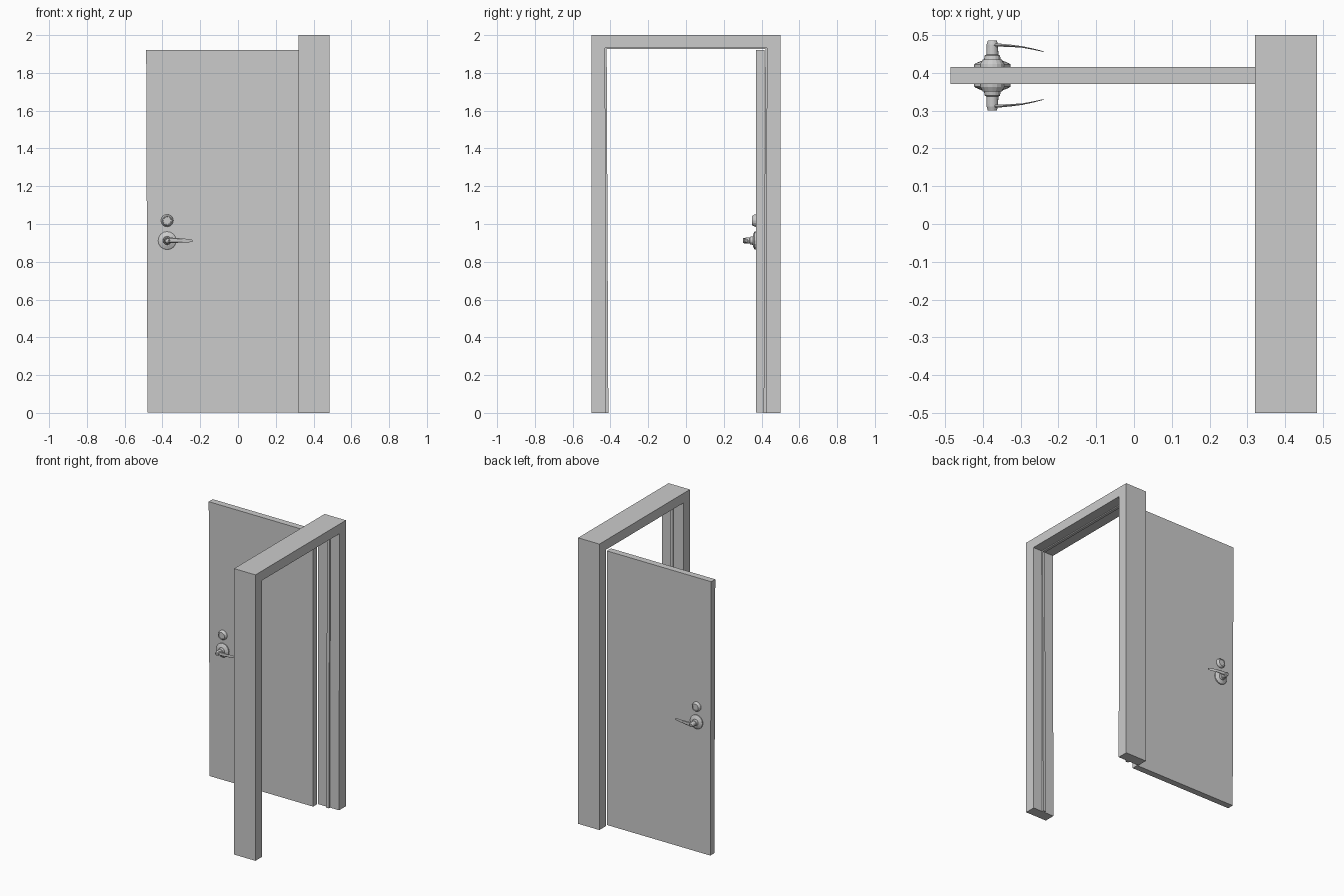
import bpy, bmesh, math

if "Cube" in bpy.data.objects:
    bpy.data.objects.remove(bpy.data.objects["Cube"])

MID = 0.393   # y of the door's middle plane
HALF = 0.0225  # half the door thickness
HX = -0.375   # x of the handle and deadbolt axis


def finish(bm, name):
    bmesh.ops.recalc_face_normals(bm, faces=bm.faces)
    me = bpy.data.meshes.new(name)
    bm.to_mesh(me)
    bm.free()
    ob = bpy.data.objects.new(name, me)
    bpy.context.collection.objects.link(ob)
    return ob


def loft(name, rings):
    """Skin a list of equal closed rings and cap both ends."""
    bm = bmesh.new()
    vs = [[bm.verts.new(p) for p in r] for r in rings]
    n = len(vs[0])
    for a, b in zip(vs, vs[1:]):
        for i in range(n):
            j = (i + 1) % n
            bm.faces.new((a[i], a[j], b[j], b[i]))
    bm.faces.new(vs[0])
    bm.faces.new(vs[-1])
    return finish(bm, name)


def arch(name, x0, x1, out, top, inner_top, inner_bottom, under):
    """Upside-down U in the yz plane, extruded along x."""
    half = [(out, 0), (out, top)], [(inner_top, under), (inner_bottom, 0)]
    pts = half[0] + [(-y, z) for y, z in half[0][::-1]]
    pts += [(-y, z) for y, z in half[1][::-1]] + half[1]
    return loft(name, [[(x, y, z) for y, z in pts] for x in (x0, x1)])


def turned(name, z, profile, side, sides=16):
    """Turned part about the y axis; profile is (radius, distance from door face)."""
    rings = []
    for r, d in profile:
        y = MID + side * (HALF + d)
        rings.append([(HX + r * math.cos(2 * math.pi * i / sides), y,
                       z + r * math.sin(2 * math.pi * i / sides)) for i in range(sides)])
    return loft(name, rings)


# Door frame and the thin stop strip running round its inside
arch("door_frame", 0.32, 0.485, 0.5, 2.0, 0.428, 0.425, 1.933)
arch("door_stop", 0.395, 0.415, 0.46, 1.96, 0.42, 0.411, 1.926)

# Open door leaf, slightly narrower at the foot
loft("door_leaf", [[(left, MID - HALF, z), (0.322, MID - HALF, z),
                    (0.322, MID + HALF, z), (left, MID + HALF, z)]
                   for left, z in ((-0.479, 0.003), (-0.486, 1.92))])

# Lever sections: x offset, distance from door face, half thickness, z middle, half height
LEVER = [(0.0, 0.058, 0.005, 0.914, 0.012), (0.02, 0.058, 0.004, 0.914, 0.014),
         (0.05, 0.056, 0.003, 0.913, 0.013), (0.08, 0.053, 0.002, 0.913, 0.010),
         (0.11, 0.047, 0.0015, 0.912, 0.009), (0.135, 0.041, 0.001, 0.910, 0.006)]

# Matching hardware on both faces of the door
for side, label in ((-1, "front"), (1, "back")):
    turned("handle_rose_" + label, 0.912,
           [(0.048, -0.001), (0.048, 0.007), (0.044, 0.010), (0.027, 0.017)], side)
    turned("handle_neck_" + label, 0.912,
           [(0.023, 0.015), (0.020, 0.031), (0.016, 0.033), (0.015, 0.060),
            (0.012, 0.070), (0.009, 0.070), (0.008, 0.067)], side)
    turned("deadbolt_" + label, 1.018,
           [(0.033, -0.001), (0.032, 0.008), (0.025, 0.020), (0.021, 0.020),
            (0.020, 0.017)], side)
    rings = []
    for dx, d, t, z, h in LEVER:
        y = MID + side * (HALF + d)
        rings.append([(HX + dx, y - t, z - h * 0.7), (HX + dx, y - t, z + h * 0.7),
                      (HX + dx, y, z + h), (HX + dx, y + t, z + h * 0.7),
                      (HX + dx, y + t, z - h * 0.7), (HX + dx, y, z - h)])
    loft("handle_lever_" + label, rings)
